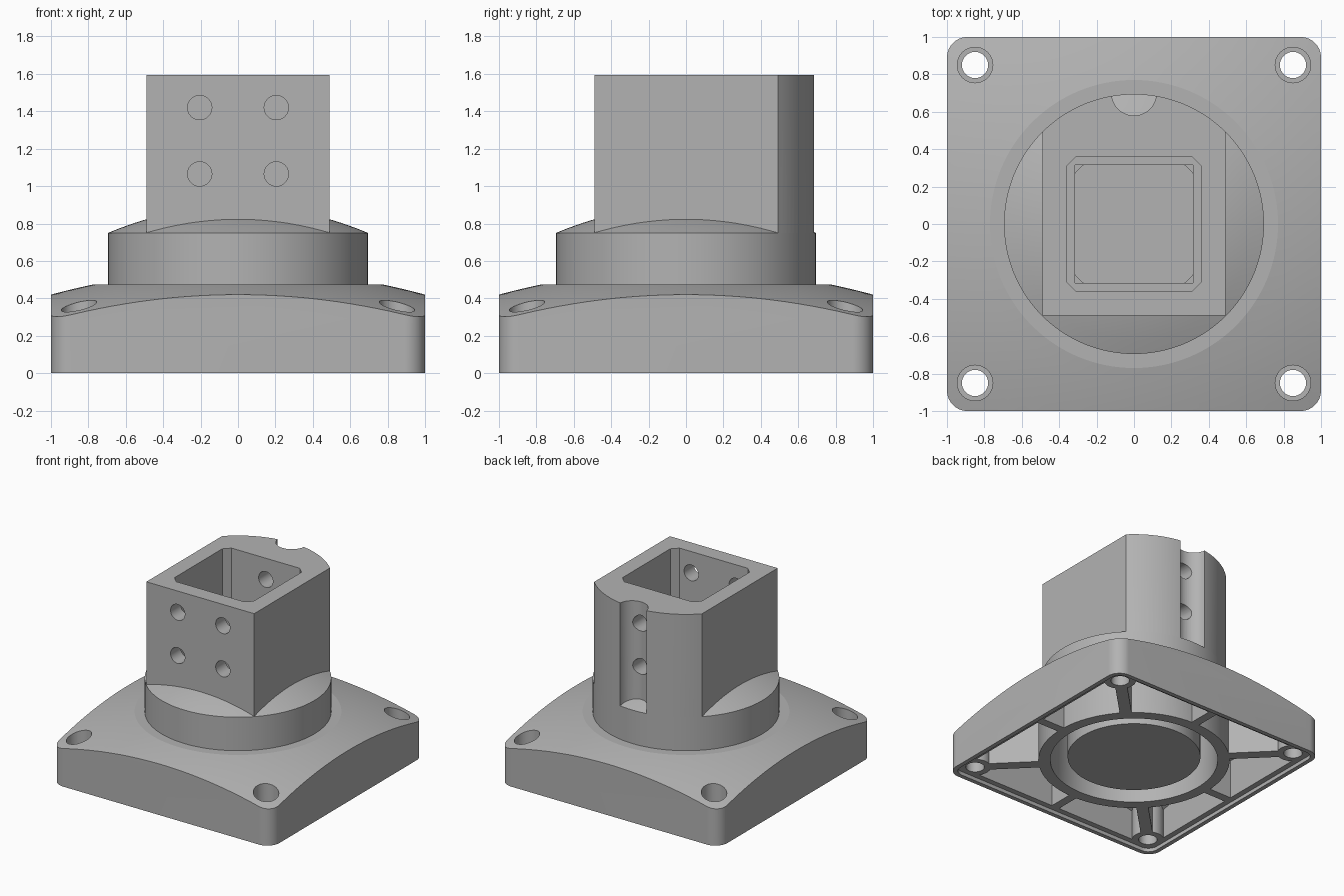
import bpy, bmesh
from math import sin, cos, pi, radians, asin
from mathutils import Matrix, Vector

if "Cube" in bpy.data.objects:
    bpy.data.objects.remove(bpy.data.objects["Cube"])

grey = bpy.data.materials.new("plain_grey")
grey.use_nodes = True
grey.diffuse_color = (0.45, 0.45, 0.45, 1)
grey.node_tree.nodes["Principled BSDF"].inputs["Base Color"].default_value = grey.diffuse_color
helpers = []


def finish(name, bm, helper=True):
    bmesh.ops.recalc_face_normals(bm, faces=bm.faces)
    mesh = bpy.data.meshes.new(name)
    bm.to_mesh(mesh)
    bm.free()
    mesh.materials.append(grey)
    ob = bpy.data.objects.new(name, mesh)
    bpy.context.collection.objects.link(ob)
    if helper:
        ob.hide_render = True
        helpers.append(ob)
    return ob


def prism(name, outline, z0, z1, helper=True):
    """Flat outline extruded from z0 to z1."""
    bm = bmesh.new()
    face = bm.faces.new([bm.verts.new((x, y, z0)) for x, y in outline])
    top = bmesh.ops.extrude_face_region(bm, geom=[face])["geom"]
    bmesh.ops.translate(bm, vec=(0, 0, z1 - z0),
                        verts=[v for v in top if isinstance(v, bmesh.types.BMVert)])
    return finish(name, bm, helper)


def lathe(name, profile, closed=False, helper=True, steps=128):
    """Profile of (radius, height) turned about z."""
    bm = bmesh.new()
    verts = [bm.verts.new((r, 0, z)) for r, z in profile]
    edges = [bm.edges.new(p) for p in zip(verts, verts[1:])]
    if closed:
        edges.append(bm.edges.new((verts[-1], verts[0])))
    bmesh.ops.spin(bm, geom=verts + edges, cent=(0, 0, 0), axis=(0, 0, 1),
                   angle=2 * pi, steps=steps)
    bmesh.ops.remove_doubles(bm, verts=bm.verts, dist=1e-5)
    return finish(name, bm, helper)


def rod(name, start, end, radius):
    """Round rod between two points."""
    a, b = Vector(start), Vector(end)
    turn = (b - a).to_track_quat("Z", "Y").to_matrix().to_4x4()
    bm = bmesh.new()
    bmesh.ops.create_cone(bm, cap_ends=True, segments=48, radius1=radius, radius2=radius,
                          depth=(b - a).length, matrix=Matrix.Translation((a + b) / 2) @ turn)
    return finish(name, bm)


def square(half, corner, steps):
    """Square outline with rounded corners, or chamfered when steps is 1."""
    c = half - corner
    points = []
    for q in range(4):
        sx, sy = ((1, 1), (-1, 1), (-1, -1), (1, -1))[q]
        for i in range(steps + 1):
            a = (q + i / steps) * pi / 2
            points.append((sx * c + corner * cos(a), sy * c + corner * sin(a)))
    return points


def cut(ob, *tools, mode="DIFFERENCE"):
    for tool in tools:
        mod = ob.modifiers.new("cut", "BOOLEAN")
        mod.object, mod.operation, mod.solver = tool, mode, "EXACT"
        bpy.context.view_layer.objects.active = ob
        bpy.ops.object.modifier_apply(modifier=mod.name)


def dome(rim, inner, height, curve, ref):
    """Points of a shallow dome from its rim inward."""
    radii = [rim + (inner - rim) * i / 10 for i in range(11)]
    return [(r, height + curve * (ref * ref - r * r)) for r in radii]


R = 0.695      # collar radius
B = 0.49       # half width of the post

# Flange plate: rounded square under a shallow dome
flange = prism("flange", square(1, 0.11, 14), 0, 0.6, helper=False)
crown = [(0, -0.2), (1.5, -0.2)] + dome(1.5, 0.77, 0.42, 0.135, 1)
crown.append((0, crown[-1][1]))
top_z = crown[-1][1]
cut(flange, lathe("crown", crown), mode="INTERSECT")

# Hollow underside, leaving ring, ribs and screw bosses
hollow = prism("hollow", square(0.92, 0.06, 8), -0.1, 0.6)
cut(hollow, lathe("inner_crown", [(r, z - 0.09) for r, z in crown]), mode="INTERSECT")
cut(hollow, lathe("ring_keep", [(0, -0.3), (0.72, -0.3), (0.72, 1), (0, 1)]))
for i in range(8):
    w = 0.045 if i % 2 else 0.035
    reach = 1.25 if i % 2 else 1.1
    rib = prism("rib_keep", [(0.6, -w), (reach, -w), (reach, w), (0.6, w)], -0.3, 1)
    rib.data.transform(Matrix.Rotation(i * pi / 4, 4, "Z"))
    cut(hollow, rib)
corners = [(x, y) for x in (-0.85, 0.85) for y in (-0.85, 0.85)]
for x, y in corners:
    cut(hollow, rod("boss_keep", (x, y, -0.3), (x, y, 1), 0.12))
cut(flange, hollow, prism("lip_recess", square(0.965, 0.08, 10), -0.1, 0.03))

# Counterbored screw holes
for x, y in corners:
    cut(flange, rod("screw_hole", (x, y, -0.2), (x, y, 0.8), 0.07),
        rod("counterbore", (x, y, 0.15), (x, y, 0.8), 0.095))

# Collar with domed top
collar = lathe("collar", [(0, top_z), (R, top_z)] + dome(R, 0, 0.75, 0.3, R), helper=False)

# Post: square front, rounded back, resting on the collar's dome
half = asin(B / R)
arc = [pi / 2 - half + 2 * half * i / 32 for i in range(33)]
post = prism("post", [(-B, -B), (B, -B)] + [(R * cos(a), R * sin(a)) for a in arc],
             0.5, 1.595, helper=False)
cut(post, lathe("dome_seat", [(0, 0.3), (0.9, 0.3)] + dome(0.9, 0, 0.75, 0.3, R)),
    rod("back_groove", (0, 0.7, 0.4), (0, 0.7, 2), 0.12))

# Cross holes: four in front, two in the groove
for z in (1.065, 1.42):
    for x in (-0.205, 0.205):
        cut(post, rod("front_hole", (x, -0.7, z), (x, 0, z), 0.065))
    cut(post, rod("back_hole", (0, 0, z), (0, 0.9, z), 0.065))

# Central socket, ledge, round bore and annular groove
pocket = prism("pocket", [(sx, sy) for sx, sy in (
    (0.36, -0.31), (0.36, 0.31), (0.31, 0.36), (-0.31, 0.36),
    (-0.36, 0.31), (-0.36, -0.31), (-0.31, -0.36), (0.31, -0.36))], 0.6, 2)
ledge = prism("ledge", [(-0.315, -0.315), (0.315, -0.315), (0.315, 0.315), (-0.315, 0.315)],
              0.49, 0.7)
bore = lathe("bore", [(0, -0.2), (0.415, -0.2), (0.415, 0.5), (0, 0.5)])
groove = lathe("groove", [(0.5, -0.2), (0.63, -0.2), (0.63, 0.65), (0.5, 0.65)], closed=True)
hub_recess = lathe("hub_recess", [(0, -0.2), (0.56, -0.2), (0.56, 0.06), (0, 0.06)])
cut(flange, bore, groove, hub_recess)
cut(collar, bore, groove, ledge, pocket)
cut(post, pocket)

# Remove helpers, shade with sharp edges kept
for ob in helpers:
    bpy.data.objects.remove(ob)
for ob in bpy.context.selected_objects:
    ob.select_set(False)
for ob in (flange, collar, post):
    ob.select_set(True)
bpy.context.view_layer.objects.active = flange
bpy.ops.object.shade_smooth_by_angle(angle=radians(10))
